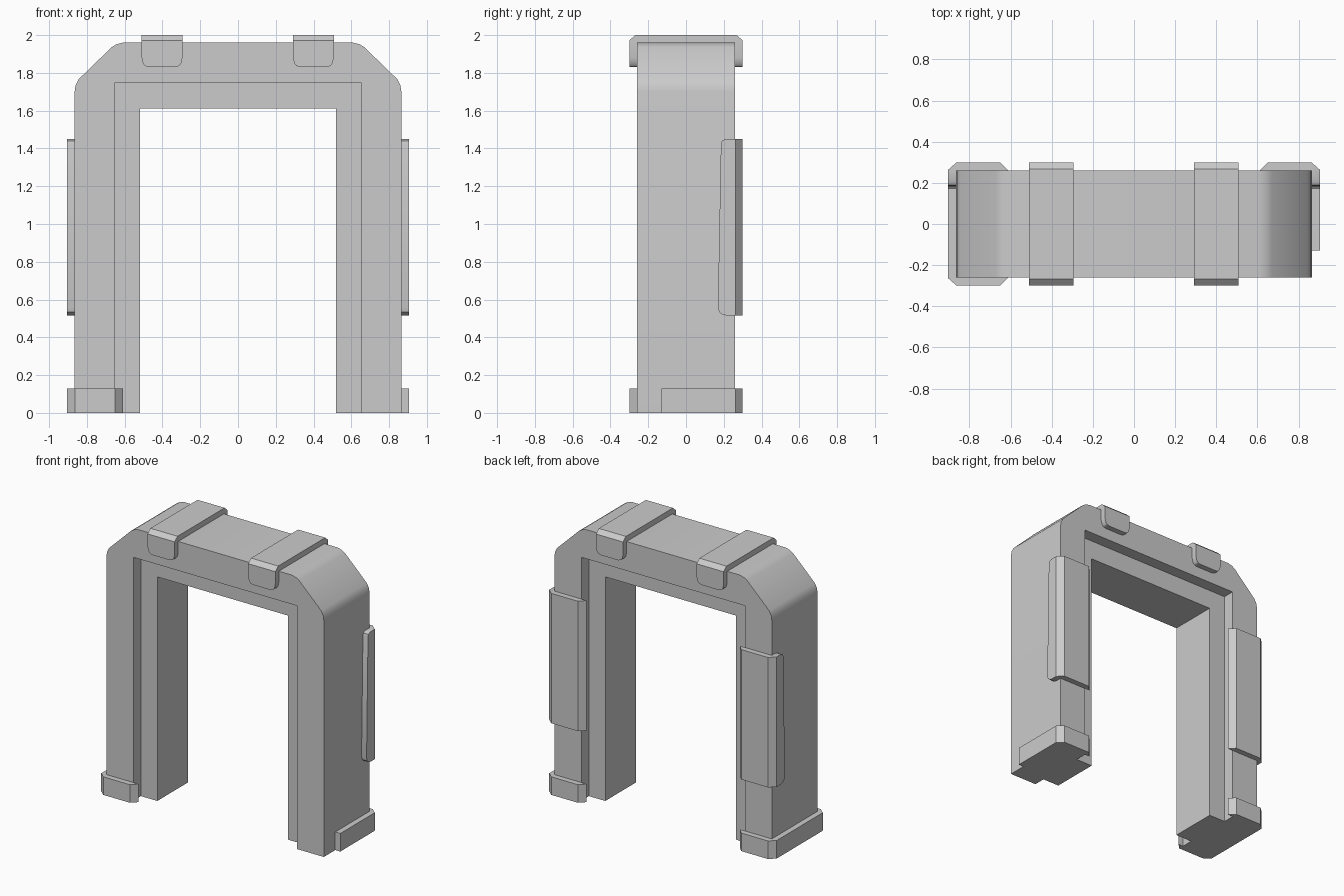
import bpy, bmesh

if "Cube" in bpy.data.objects:
    bpy.data.objects.remove(bpy.data.objects["Cube"])


def loft(name, sections, smooth=True):
    """Skin matching closed sections and cap both ends."""
    bm = bmesh.new()
    rings = [[bm.verts.new(p) for p in s] for s in sections]
    n = len(rings[0])
    for a, b in zip(rings, rings[1:]):
        for i in range(n):
            j = (i + 1) % n
            bm.faces.new((a[i], a[j], b[j], b[i]))
    bm.faces.new(rings[0])
    bm.faces.new(rings[-1])
    bmesh.ops.recalc_face_normals(bm, faces=bm.faces)
    me = bpy.data.meshes.new(name)
    bm.to_mesh(me)
    bm.free()
    ob = bpy.data.objects.new(name, me)
    bpy.context.collection.objects.link(ob)
    if smooth:
        bpy.ops.object.select_all(action='DESELECT')
        ob.select_set(True)
        bpy.context.view_layer.objects.active = ob
        bpy.ops.object.shade_smooth_by_angle(angle=0.5)
    return ob


def arch(name, half, inner_x, inner_z, depth):
    """Extrude a mirrored arch; half is the outer right side from the ground up."""
    outline = half + [(-x, z) for x, z in reversed(half)]
    outline += [(-inner_x, 0), (-inner_x, inner_z), (inner_x, inner_z), (inner_x, 0)]
    return loft(name, [[(x, y, z) for x, z in outline] for y in (-depth, depth)])


# Door frame with softened diagonal corners, and recessed inner lining
arch("outer_frame", [(0.865, 0), (0.865, 1.70), (0.86, 1.735), (0.843, 1.767),
                     (0.67, 1.935), (0.645, 1.951), (0.61, 1.96)], 0.65, 1.75, 0.26)
arch("inner_lining", [(0.65, 0), (0.65, 1.75)], 0.52, 1.612, 0.175)


# Straps folded over the lintel, with rounded lower corners
def strap(name, cx):
    sections = []
    for dx, low in ((-0.108, 1.88), (-0.101, 1.85), (-0.09, 1.837), (-0.07, 1.83),
                    (0.07, 1.83), (0.09, 1.837), (0.101, 1.85), (0.108, 1.88)):
        half = [(0.26, 1.96), (0.26, low), (0.30, low), (0.30, 1.972), (0.268, 2.0)]
        pts = half + [(-y, z) for y, z in reversed(half)]
        sections.append([(cx + dx, y, z) for y, z in pts])
    loft(name, sections)


strap("left_top_strap", -0.402)
strap("right_top_strap", 0.399)


# Corner cladding: an L section wrapped round the back outer edge of a leg
def corner(side, end_y, z):
    pts = [(0.61, 0.26), (0.65, 0.30), (0.862, 0.30), (0.905, 0.262),
           (0.905, end_y), (0.865, end_y), (0.865, 0.26)]
    return [(side * x, y, z) for x, y in pts]


for label, side in (("left", -1), ("right", 1)):
    loft(label + "_leg_panel", [corner(side, y, z) for z, y in (
        (0.515, 0.215), (0.522, 0.19), (0.535, 0.175), (0.56, 0.169),
        (1.42, 0.185), (1.44, 0.19), (1.45, 0.21))])

# Foot guards: L on the right leg, full U on the left leg
loft("right_foot_guard", [corner(1, -0.13, z) for z in (0, 0.13)])
half = [(-0.865, 0.26), (-0.61, 0.26), (-0.65, 0.30), (-0.862, 0.30), (-0.905, 0.262)]
section = half + [(x, -y) for x, y in reversed(half)]
loft("left_foot_guard", [[(x, y, z) for x, y in section] for z in (0, 0.13)])
